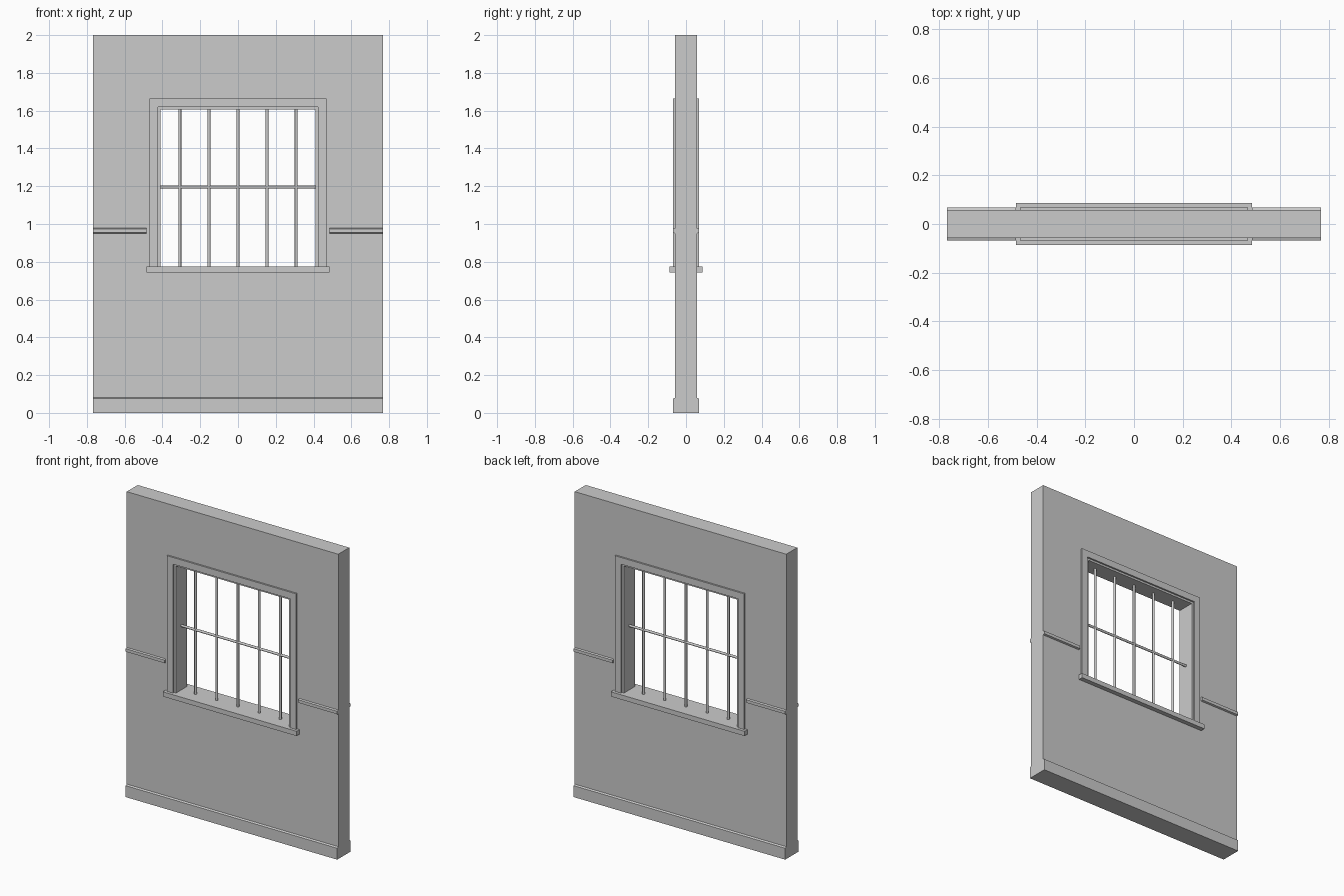
import bpy, bmesh
from mathutils import Vector

if "Cube" in bpy.data.objects:
    bpy.data.objects.remove(bpy.data.objects["Cube"])

grey = bpy.data.materials.new("plain_grey")
grey.use_nodes = True
grey.diffuse_color = (0.6, 0.6, 0.6, 1)
grey.node_tree.nodes["Principled BSDF"].inputs["Base Color"].default_value = (0.6, 0.6, 0.6, 1)

HALF_W, HALF_T, HEIGHT = 0.768, 0.057, 2.0
OPEN_X, OPEN_TOP, SILL_TOP, SILL_BOTTOM = 0.41, 1.607, 0.774, 0.743
TRIM_Y, SILL_X, SILL_Y = 0.068, 0.485, 0.087
BAR_R, BAR_GAP, CROSS_Z = 0.008, 0.154, 1.195


def finish(name, bm):
    bmesh.ops.recalc_face_normals(bm, faces=bm.faces)
    mesh = bpy.data.meshes.new(name)
    bm.to_mesh(mesh)
    bm.free()
    mesh.materials.append(grey)
    obj = bpy.data.objects.new(name, mesh)
    bpy.context.collection.objects.link(obj)
    return obj


def prism(name, points, move):
    """Extrude a flat outline along a vector."""
    bm = bmesh.new()
    face = bm.faces.new([bm.verts.new(p) for p in points])
    out = bmesh.ops.extrude_face_region(bm, geom=[face], use_keep_orig=True)
    verts = [g for g in out["geom"] if isinstance(g, bmesh.types.BMVert)]
    bmesh.ops.translate(bm, verts=verts, vec=Vector(move))
    return finish(name, bm)


def rect(x, z0, z1):
    return [(-x, z0), (x, z0), (x, z1), (-x, z1)]


def pierced_slab(name, outer, inner, y):
    """Slab with a rectangular hole through it."""
    bm = bmesh.new()
    loops = [[bm.verts.new((px, sy, pz)) for px, pz in shape]
             for shape, sy in ((outer, -y), (outer, y), (inner, y), (inner, -y))]
    for a, b in zip(loops, loops[1:] + loops[:1]):
        for i in range(4):
            j = (i + 1) % 4
            bm.faces.new((a[i], a[j], b[j], b[i]))
    return finish(name, bm)


def bar(name, start, end):
    """Round bar between two points."""
    a, b = Vector(start), Vector(end)
    bm = bmesh.new()
    bmesh.ops.create_cone(bm, cap_ends=True, segments=12, radius1=BAR_R,
                          radius2=BAR_R, depth=(b - a).length)
    turn = (b - a).to_track_quat("Z", "Y").to_matrix()
    bmesh.ops.rotate(bm, verts=bm.verts, matrix=turn)
    bmesh.ops.translate(bm, verts=bm.verts, vec=(a + b) / 2)
    obj = finish(name, bm)
    for f in obj.data.polygons:
        f.use_smooth = len(f.vertices) == 4
    for e in obj.data.edges:
        v0, v1 = (obj.data.vertices[v].co for v in e.vertices)
        e.use_edge_sharp = (v0 - v1).length < 2 * BAR_R


# Wall with window opening, and the sill that closes its lower edge
pierced_slab("wall", rect(HALF_W, 0, HEIGHT),
             rect(OPEN_X, SILL_TOP - 0.015, OPEN_TOP), HALF_T)
prism("window_sill", [(x, -SILL_Y, z) for x, z in rect(SILL_X, SILL_BOTTOM, SILL_TOP)],
      (0, 2 * SILL_Y, 0))

# Trim on both faces of the wall
for side, s in (("front", -1), ("back", 1)):
    y0, y1 = s * HALF_T, s * TRIM_Y
    casing = [(-0.468, SILL_TOP), (-0.468, 1.664), (0.468, 1.664), (0.468, SILL_TOP),
              (0.424, SILL_TOP), (0.424, 1.62), (-0.424, 1.62), (-0.424, SILL_TOP)]
    prism(side + "_window_casing", [(x, y0, z) for x, z in casing], (0, y1 - y0, 0))
    prism(side + "_baseboard",
          [(-HALF_W, y0, 0), (-HALF_W, y1, 0), (-HALF_W, y1, 0.075), (-HALF_W, y0, 0.081)],
          (2 * HALF_W, 0, 0))
    for end, x in (("right", -HALF_W), ("left", SILL_X)):
        prism(f"{side}_{end}_chair_rail",
              [(x, y0, 0.95), (x, y1, 0.954), (x, y1, 0.974), (x, y0, 0.978)],
              (HALF_W - SILL_X, 0, 0))

# Window bars
for i in range(-2, 3):
    bar(f"upright_bar_{i + 3}", (i * BAR_GAP, 0, SILL_TOP), (i * BAR_GAP, 0, OPEN_TOP))
bar("cross_bar", (-OPEN_X, 0, CROSS_Z), (OPEN_X, 0, CROSS_Z))
